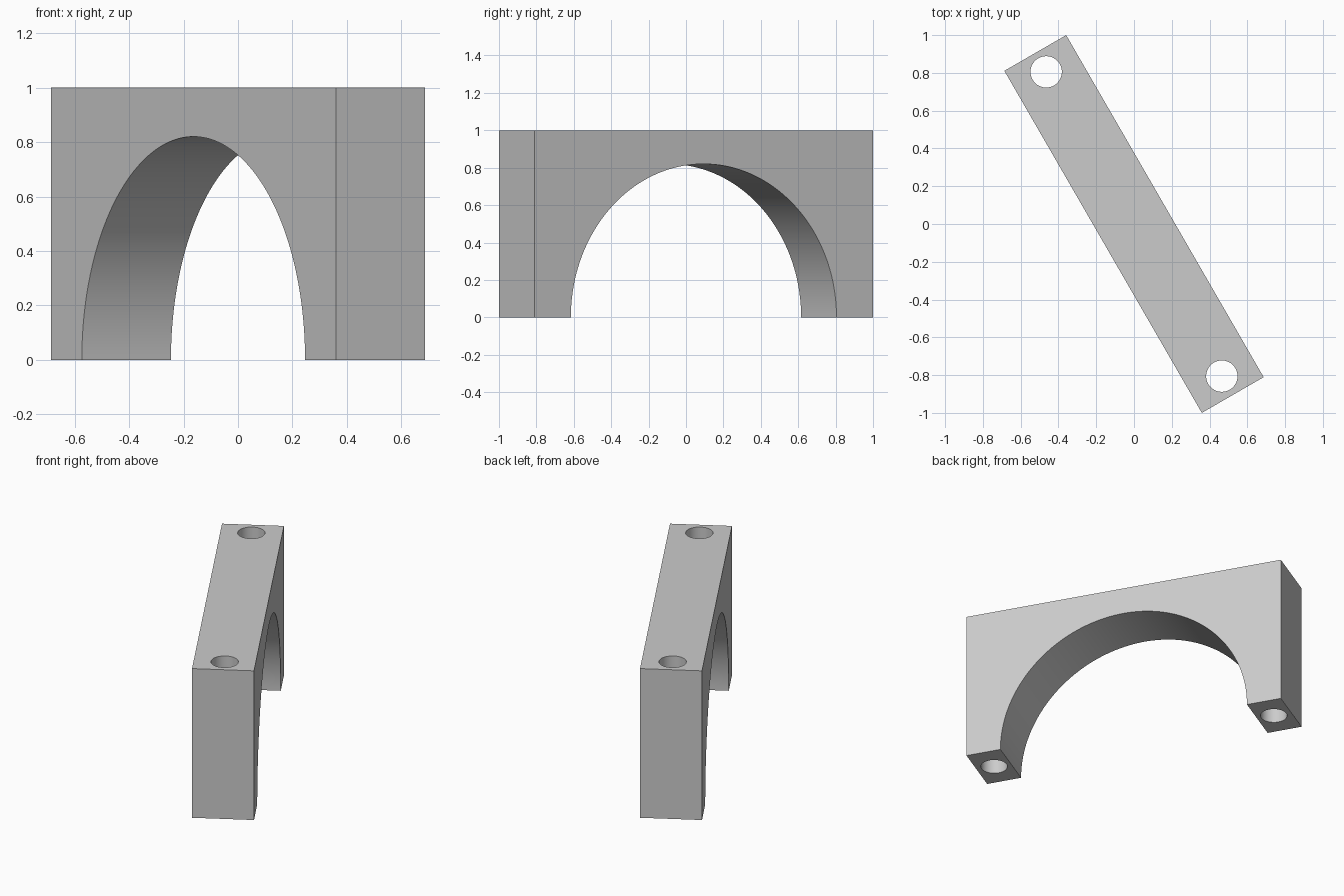
import bpy, bmesh
from math import sin, cos, pi, radians

LENGTH, WIDTH, HEIGHT = 2.091, 0.378, 1.0
ARCH_RADIUS = 0.82
HOLE_RADIUS, HOLE_OFFSET = 0.083, 0.93
TURN = radians(-60)
ARCH_STEPS = 96

cube = bpy.data.objects.get("Cube")
if cube:
    bpy.data.objects.remove(cube, do_unlink=True)

# Plain grey material
grey = bpy.data.materials.new("plain_grey")
grey.use_nodes = True
colour = (0.6, 0.6, 0.6, 1)
grey.diffuse_color = colour
grey.node_tree.nodes["Principled BSDF"].inputs["Base Color"].default_value = colour

# Block profile with a semicircular arch, extruded across its width
half = LENGTH / 2
profile = [(-half, 0), (-half, HEIGHT), (half, HEIGHT), (half, 0)]
for i in range(ARCH_STEPS + 1):
    a = pi * i / ARCH_STEPS
    profile.append((ARCH_RADIUS * cos(a), ARCH_RADIUS * sin(a)))

bm = bmesh.new()
face = bm.faces.new([bm.verts.new((x, -WIDTH / 2, z)) for x, z in profile])
extruded = bmesh.ops.extrude_face_region(bm, geom=[face], use_keep_orig=True)
moved = [v for v in extruded["geom"] if isinstance(v, bmesh.types.BMVert)]
bmesh.ops.translate(bm, verts=moved, vec=(0, WIDTH, 0))
bmesh.ops.recalc_face_normals(bm, faces=bm.faces)
mesh = bpy.data.meshes.new("arch_block")
bm.to_mesh(mesh)
bm.free()
mesh.materials.append(grey)
block = bpy.data.objects.new("arch_block", mesh)
bpy.context.collection.objects.link(block)
block.rotation_euler.z = TURN

# Vertical bolt hole through each leg
for side in (-1, 1):
    d = side * HOLE_OFFSET
    bpy.ops.mesh.primitive_cylinder_add(
        vertices=64, radius=HOLE_RADIUS, depth=HEIGHT * 1.5,
        location=(d * cos(TURN), d * sin(TURN), HEIGHT / 2))
    cutter = bpy.context.object
    cutter.name = "hole_cutter"
    cutter.hide_render = True
    cutter.data.materials.append(grey)
    cut = block.modifiers.new("bolt_hole", "BOOLEAN")
    cut.operation = "DIFFERENCE"
    cut.solver = "EXACT"
    cut.object = cutter
    bpy.context.view_layer.objects.active = block
    bpy.ops.object.modifier_apply(modifier=cut.name)
    bpy.data.objects.remove(cutter, do_unlink=True)

# Smooth the curved walls, keep the edges crisp
bpy.ops.object.select_all(action="DESELECT")
block.select_set(True)
bpy.context.view_layer.objects.active = block
bpy.ops.object.shade_smooth_by_angle(angle=radians(30))
